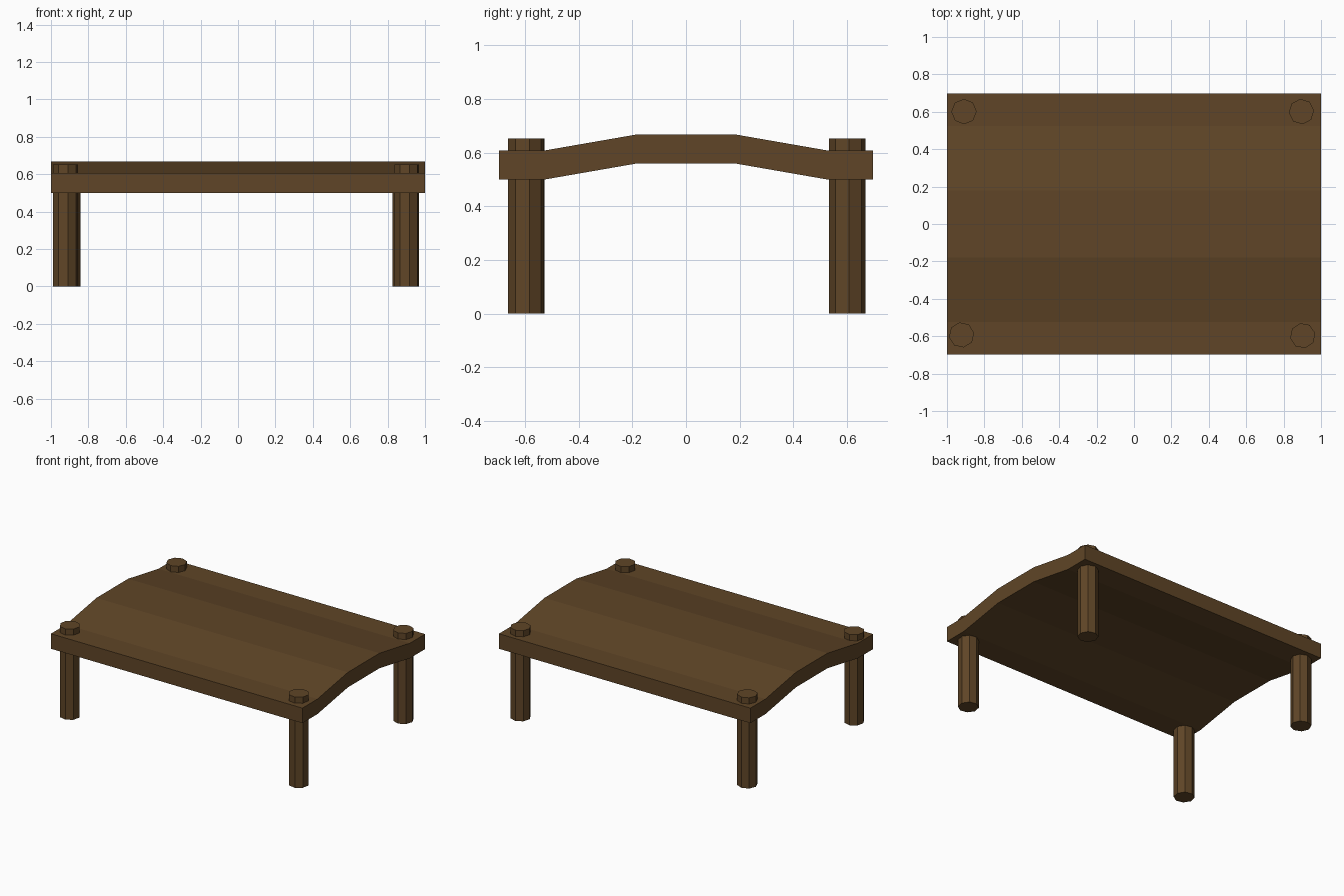
import bpy, bmesh, math

if "Cube" in bpy.data.objects:
    bpy.data.objects.remove(bpy.data.objects["Cube"])

wood = bpy.data.materials.new("dark_wood")
wood.diffuse_color = (0.115, 0.06, 0.02, 1)
wood.use_nodes = True
wood.node_tree.nodes["Principled BSDF"].inputs["Base Color"].default_value = wood.diffuse_color


def add_object(name, bm):
    bmesh.ops.recalc_face_normals(bm, faces=bm.faces)
    mesh = bpy.data.meshes.new(name)
    bm.to_mesh(mesh)
    bm.free()
    mesh.materials.append(wood)
    obj = bpy.data.objects.new(name, mesh)
    bpy.context.collection.objects.link(obj)
    return obj


# Arched deck: side profile (y, underside z) thickened upward and swept along x
arch = [(-0.697, 0.5), (-0.525, 0.5), (-0.18, 0.56),
        (0.18, 0.56), (0.525, 0.5), (0.697, 0.5)]
thickness = 0.108
bm = bmesh.new()
rings = [[bm.verts.new((x, y, z + dz)) for x, dz in
          ((-1, 0), (1, 0), (1, thickness), (-1, thickness))] for y, z in arch]
for a, b in zip(rings, rings[1:]):
    for i in range(4):
        j = (i + 1) % 4
        bm.faces.new((a[i], a[j], b[j], b[i]))
bm.faces.new(rings[0])
bm.faces.new(rings[-1])
add_object("arched_deck", bm)

# Eight-sided corner posts, slightly uneven in placement and turn
height = 0.652
posts = {
    "front_left_post": (-0.922, -0.593, 10),
    "front_right_post": (0.902, -0.597, 12),
    "back_left_post": (-0.909, 0.601, 0),
    "back_right_post": (0.895, 0.601, 5),
}
for name, (x, y, turn) in posts.items():
    bm = bmesh.new()
    bmesh.ops.create_cone(bm, cap_ends=True, segments=8,
                          radius1=0.068, radius2=0.068, depth=height)
    post = add_object(name, bm)
    post.location = (x, y, height / 2)
    post.rotation_euler.z = math.radians(turn)
